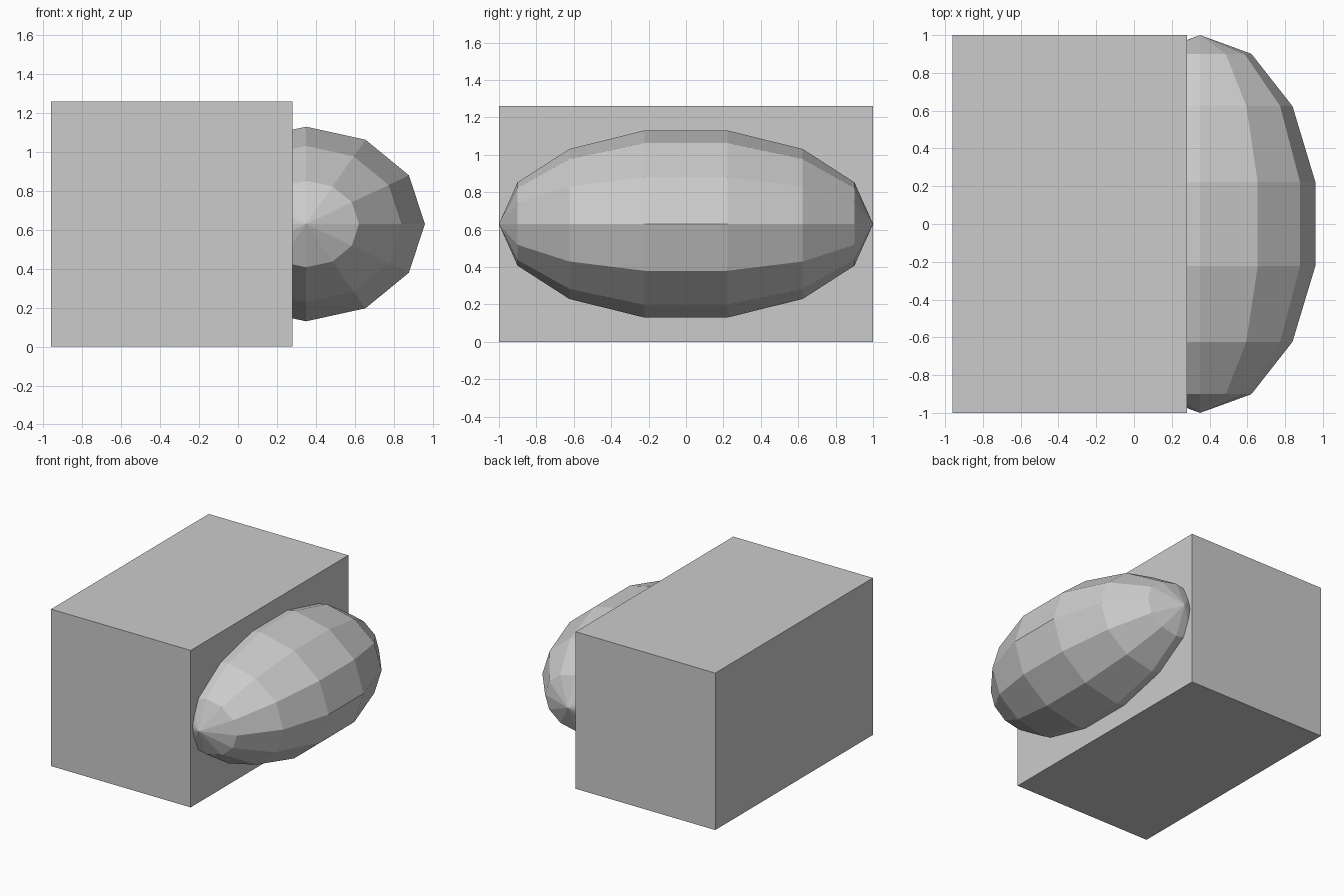
import bpy, math

if "Cube" in bpy.data.objects:
    bpy.data.objects.remove(bpy.data.objects["Cube"])

# Main box body
bpy.ops.mesh.primitive_cube_add(size=1, location=(-0.34, 0, 0.63))
box = bpy.context.object
box.name = "box_body"
box.scale = (1.24, 2.0, 1.26)
bpy.ops.object.transform_apply(location=False, rotation=False, scale=True)

# Low-poly ellipsoid bulge, poles along y, half sunk into the box side
bpy.ops.mesh.primitive_uv_sphere_add(segments=12, ring_count=7, radius=1,
                                     location=(0.35, 0, 0.63),
                                     rotation=(math.radians(90), 0, 0))
bulge = bpy.context.object
bulge.name = "side_bulge"
widest = math.sin(3 * math.pi / 7)  # widest ring of a seven-ring sphere
bulge.scale = (0.61 / widest, 0.5 / widest, 1.0)
bpy.ops.object.transform_apply(location=False, rotation=True, scale=True)
bpy.ops.object.shade_flat()
